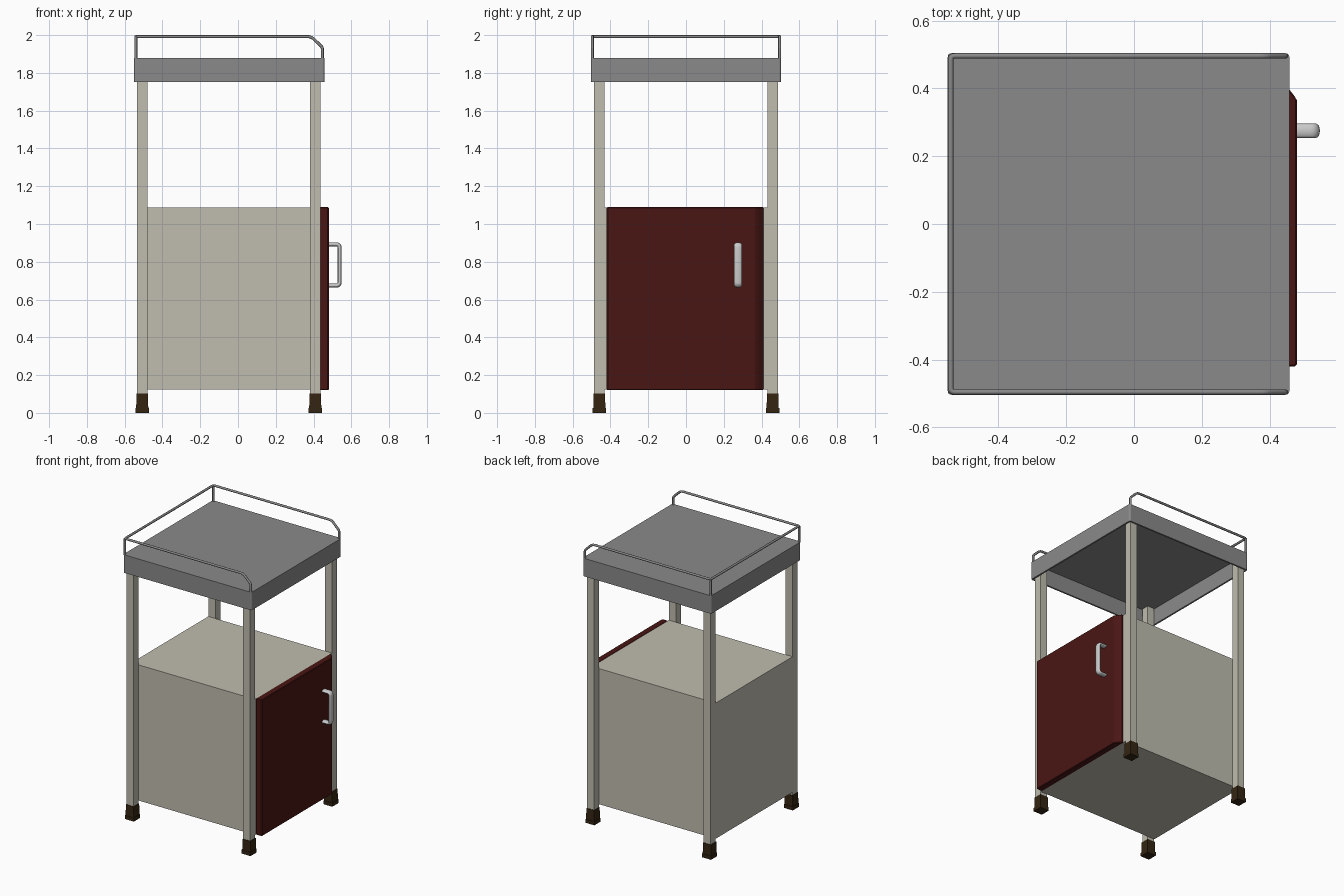
import bpy, bmesh, math
from mathutils import Vector

if "Cube" in bpy.data.objects:
    bpy.data.objects.remove(bpy.data.objects["Cube"])


def material(name, rgb):
    m = bpy.data.materials.new(name)
    m.diffuse_color = (*rgb, 1)
    m.use_nodes = True
    m.node_tree.nodes["Principled BSDF"].inputs["Base Color"].default_value = m.diffuse_color
    return m


BEIGE = material("beige_paint", (0.525, 0.51, 0.43))
RED = material("dark_red", (0.066, 0.008, 0.007))
BROWN = material("brown_rubber", (0.034, 0.018, 0.006))
GREY = material("mid_grey", (0.255, 0.255, 0.255))
STEEL = material("handle_steel", (0.55, 0.55, 0.55))


def finish(name, bm, mat):
    bmesh.ops.recalc_face_normals(bm, faces=bm.faces)
    me = bpy.data.meshes.new(name)
    bm.to_mesh(me)
    bm.free()
    ob = bpy.data.objects.new(name, me)
    bpy.context.collection.objects.link(ob)
    me.materials.append(mat)
    return ob


def add_box(bm, lo, hi, top_scale=1.0):
    lo, hi = Vector(lo), Vector(hi)
    c, s = (lo + hi) / 2, hi - lo
    verts = bmesh.ops.create_cube(bm, size=1)["verts"]
    for v in verts:
        k = top_scale if v.co.z > 0 else 1.0
        v.co = c + Vector((v.co.x * s.x * k, v.co.y * s.y * k, v.co.z * s.z))


def box(name, lo, hi, mat):
    bm = bmesh.new()
    add_box(bm, lo, hi)
    return finish(name, bm, mat)


def rounded(pts, radii, n=5):
    """Round the corners of a path; a radius of 0 keeps the corner sharp."""
    out = []
    for i, (p, r) in enumerate(zip(pts, radii)):
        p = Vector(p)
        if r == 0:
            out.append(p)
            continue
        a = p + (Vector(pts[i - 1]) - p).normalized() * r
        b = p + (Vector(pts[i + 1]) - p).normalized() * r
        for k in range(n + 1):
            t = k / n
            out.append(a * (1 - t) ** 2 + p * 2 * t * (1 - t) + b * t * t)
    return out


def tube(name, paths, radius, mat, loc=(0, 0, 0), scale=(1, 1, 1)):
    cu = bpy.data.curves.new(name, "CURVE")
    cu.dimensions = "3D"
    cu.bevel_depth = radius
    cu.bevel_resolution = 2
    cu.use_fill_caps = True
    for path in paths:
        sp = cu.splines.new("POLY")
        sp.points.add(len(path) - 1)
        for pt, co in zip(sp.points, path):
            pt.co = (*co, 1)
    ob = bpy.data.objects.new(name, cu)
    ob.location, ob.scale = loc, scale
    bpy.context.collection.objects.link(ob)
    cu.materials.append(mat)
    bpy.ops.object.select_all(action="DESELECT")
    ob.select_set(True)
    bpy.context.view_layer.objects.active = ob
    bpy.ops.object.convert(target="MESH")
    bpy.ops.object.shade_smooth_by_angle(angle=math.radians(50))


# Four legs with flanged rubber feet
for sx, x in (("left", -0.507), ("right", 0.409)):
    for sy, y in (("front", -0.459), ("back", 0.459)):
        w = 0.0275
        box(f"{sy}_{sx}_leg", (x - w, y - w, 0.05), (x + w, y + w, 1.868), BEIGE)
        bm = bmesh.new()
        add_box(bm, (x - 0.035, y - 0.035, 0), (x + 0.035, y + 0.035, 0.026))
        add_box(bm, (x - 0.032, y - 0.032, 0.026), (x + 0.032, y + 0.032, 0.103), 0.96)
        finish(f"{sy}_{sx}_foot", bm, BROWN)

# Cabinet body between the legs
box("cabinet_body", (-0.535, -0.431, 0.124), (0.436, 0.431, 1.087), BEIGE)

# Door with a sloped edge on the handle side
profile = [(0.434, -0.42), (0.475, -0.42), (0.481, -0.414), (0.481, 0.365),
           (0.472, 0.38), (0.460, 0.395), (0.446, 0.41), (0.434, 0.412)]
bm = bmesh.new()
face = bm.faces.new([bm.verts.new((x, y, 0.121)) for x, y in profile])
ext = bmesh.ops.extrude_face_region(bm, geom=[face])["geom"]
bmesh.ops.translate(bm, vec=(0, 0, 0.968), verts=[g for g in ext if isinstance(g, bmesh.types.BMVert)])
door = finish("door", bm, RED)
bev = door.modifiers.new("bevel", "BEVEL")
bev.width, bev.segments = 0.004, 1
bev.limit_method = "ANGLE"
bev.angle_limit = math.radians(60)

# Door handle: flattened bent bar
hp = [(0.475, 0, 0.674), (0.538, 0, 0.674), (0.538, 0, 0.892), (0.475, 0, 0.892)]
tube("door_handle", [rounded(hp, (0, 0.018, 0.018, 0))], 0.011, STEEL,
     loc=(0, 0.275, 0), scale=(1, 1.95, 1))

# Top tray: thin plate with a skirt, open underneath
bm = bmesh.new()
add_box(bm, (-0.55, -0.504, 1.752), (0.459, 0.504, 1.88))
upright = [e for e in bm.edges if abs(e.verts[0].co.z - e.verts[1].co.z) > 0.1]
bmesh.ops.bevel(bm, geom=upright, offset=0.012, segments=3, profile=0.5, affect="EDGES")
bmesh.ops.recalc_face_normals(bm, faces=bm.faces)
bmesh.ops.delete(bm, geom=[f for f in bm.faces if f.normal.z < -0.9], context="FACES_ONLY")
tray = finish("top_tray", bm, GREY)
sol = tray.modifiers.new("thickness", "SOLIDIFY")
sol.thickness, sol.offset = 0.012, -1

# Guard rail around three sides, open on the door side
L, R, Y, T = -0.541, 0.447, 0.496, 1.992
end = [(R, -Y, 1.875), (R, -Y, 1.935), (0.388, -Y, T)]
pts = end + [(L, -Y, T), (L, Y, T)] + [(x, -y, z) for x, y, z in reversed(end)]
radii = (0, 0.01, 0.02, 0.012, 0.012, 0.02, 0.01, 0)
posts = [[(L, y, 1.875), (L, y, T)] for y in (-Y, Y)]
tube("guard_rail", [rounded(pts, radii)] + posts, 0.008, GREY)
